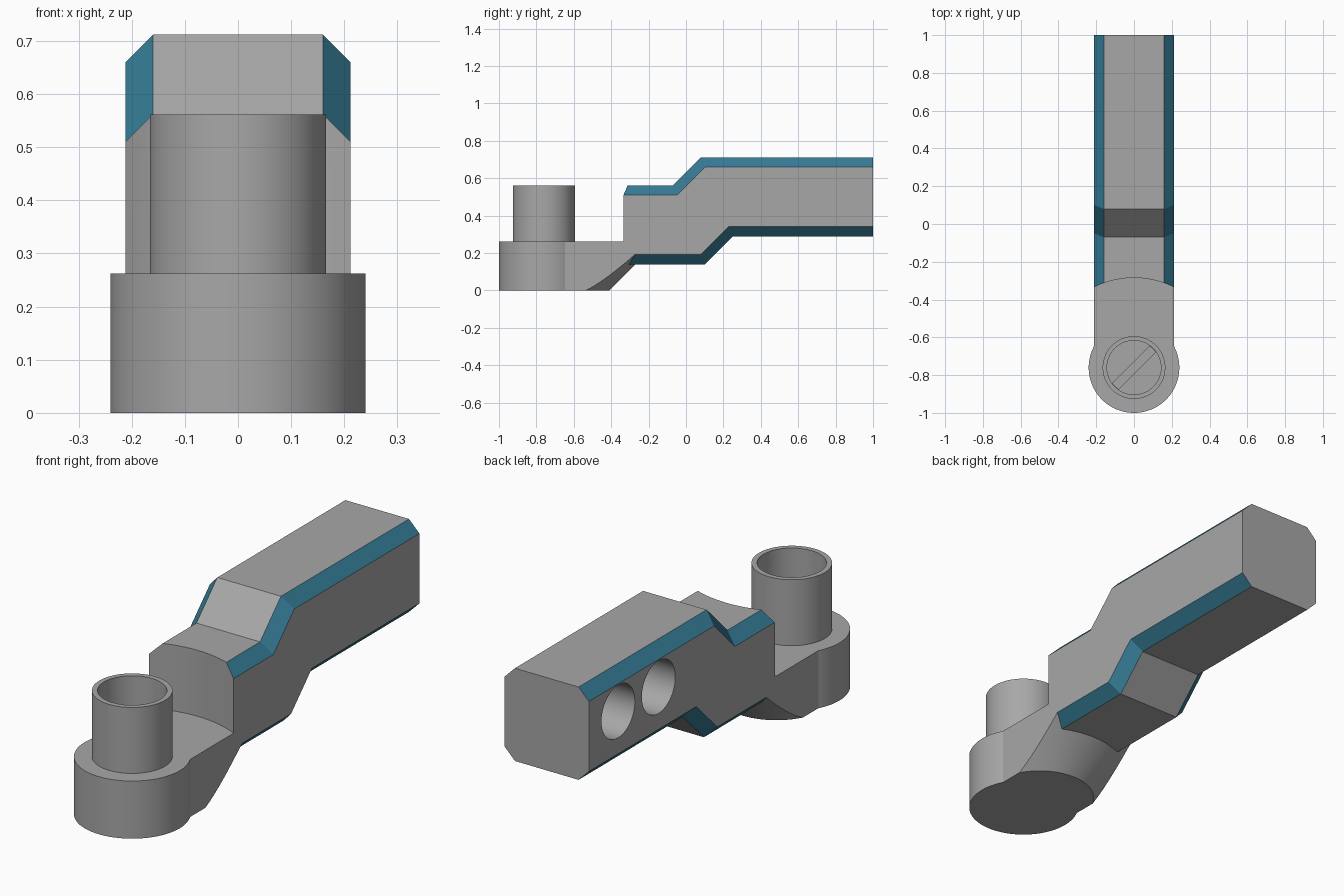
import bpy, bmesh, math
from mathutils import Matrix

if "Cube" in bpy.data.objects:
    bpy.data.objects.remove(bpy.data.objects["Cube"])

HALF, CH = 0.212, 0.052          # half width of the bar, chamfer size
HUB_Y, FOOT_TOP, PIN_TOP = -0.76, 0.262, 0.562


def material(name, rgb):
    m = bpy.data.materials.new(name)
    m.diffuse_color = (*rgb, 1)
    m.use_nodes = True
    m.node_tree.nodes["Principled BSDF"].inputs["Base Color"].default_value = m.diffuse_color
    return m


GREY = material("grey", (0.39, 0.39, 0.39))
TEAL = material("teal", (0.037, 0.20, 0.305))


def new_object(name, bm):
    bmesh.ops.recalc_face_normals(bm, faces=bm.faces)
    me = bpy.data.meshes.new(name)
    bm.to_mesh(me)
    bm.free()
    ob = bpy.data.objects.new(name, me)
    bpy.context.collection.objects.link(ob)
    return ob


def cone(name, y, z0, z1, r0, r1, segs=96):
    bm = bmesh.new()
    bmesh.ops.create_cone(bm, cap_ends=True, segments=segs, radius1=r0, radius2=r1,
                          depth=z1 - z0, matrix=Matrix.Translation((0, y, (z0 + z1) / 2)))
    return new_object(name, bm)


def box(name, center, size, turn=0):
    bm = bmesh.new()
    mat = (Matrix.Translation(center) @ Matrix.Rotation(turn, 4, 'Z')
           @ Matrix.Diagonal((*size, 1)))
    bmesh.ops.create_cube(bm, size=1, matrix=mat)
    return new_object(name, bm)


def combine(ob, other, operation):
    """Apply a boolean and remove the second object."""
    mod = ob.modifiers.new("combine", 'BOOLEAN')
    mod.operation, mod.object, mod.solver = operation, other, 'EXACT'
    bpy.context.view_layer.update()
    dg = bpy.context.evaluated_depsgraph_get()
    me = bpy.data.meshes.new_from_object(ob.evaluated_get(dg))
    ob.modifiers.clear()
    ob.data = me
    bpy.data.objects.remove(other)


def cranked_bar():
    """Side profile lofted across x, with an inset profile at each side."""
    k = CH * math.tan(math.radians(22.5))
    top = [(-0.40, 0.562, 0), (-0.07, 0.562, k), (0.08, 0.712, k), (1.0, 0.712, 0)]
    low = [(1.0, 0.29, 0), (0.25, 0.29, -k), (0.10, 0.14, -k), (-0.40, 0.14, 0)]
    outer = [(y, z) for y, z, s in top + low]
    inner = ([(y + s, z - CH) for y, z, s in top] + [(y + s, z + CH) for y, z, s in low])
    bm = bmesh.new()
    rings = [[bm.verts.new((x, y, z)) for y, z in prof] for x, prof in
             ((-HALF, inner), (CH - HALF, outer), (HALF - CH, outer), (HALF, inner))]
    n = len(outer)
    # the two end walls become single faces, the rest are quads
    ends = (3, n - 1)
    for a, b in zip(rings, rings[1:]):
        for i in range(n):
            if i not in ends:
                j = (i + 1) % n
                bm.faces.new((a[i], a[j], b[j], b[i]))
    for i in ends:
        j = (i + 1) % n
        bm.faces.new([r[i] for r in rings] + [r[j] for r in reversed(rings)])
    bm.faces.new(rings[0])
    bm.faces.new(rings[-1])
    return new_object("cranked_arm", bm)


# Arm: cranked bar with a concave front and two blind side holes
arm = cranked_bar()
combine(arm, cone("front_cutter", HUB_Y, FOOT_TOP, 0.9, 0.475, 0.475, 128), 'DIFFERENCE')
for hole_y in (0.79, 0.50):
    bm = bmesh.new()
    bmesh.ops.create_cone(bm, cap_ends=True, segments=64, radius1=0.12, radius2=0.12, depth=0.4,
                          matrix=Matrix.Translation((-0.11, hole_y, 0.535))
                          @ Matrix.Rotation(math.pi / 2, 4, 'Y'))
    combine(arm, new_object("hole_cutter", bm), 'DIFFERENCE')

# Foot: conical underside trimmed to the bar width, joined to the round hub
foot = cone("foot", -0.65, 0, FOOT_TOP, 0.24, 0.24 + FOOT_TOP)
combine(foot, box("trim", (0, -0.475, 0.2), (2 * HALF, 0.45, 1)), 'INTERSECT')
combine(arm, foot, 'UNION')
combine(arm, cone("hub", HUB_Y, 0, FOOT_TOP, 0.24, 0.24), 'UNION')

# Pin: hollow tube with a diagonal slot in its floor
pin = cone("hollow_pin", HUB_Y, FOOT_TOP, PIN_TOP, 0.166, 0.166)
combine(pin, cone("bore", HUB_Y, 0.32, 0.7, 0.143, 0.143), 'DIFFERENCE')
combine(pin, box("slot", (0, HUB_Y, 0.335), (0.278, 0.045, 0.1), math.pi / 4), 'DIFFERENCE')

# Colours: teal on the long 45 degree chamfers, grey elsewhere
for ob in (arm, pin):
    ob.data.materials.clear()
    ob.data.materials.append(GREY)
    ob.data.materials.append(TEAL)
    for p in ob.data.polygons:
        chamfer = (ob is arm and p.center.y > -0.34 and 0.67 < abs(p.normal.x) < 0.74)
        p.material_index = 1 if chamfer else 0
    bpy.ops.object.select_all(action='DESELECT')
    ob.select_set(True)
    bpy.context.view_layer.objects.active = ob
    bpy.ops.object.shade_smooth_by_angle(angle=math.radians(20))
